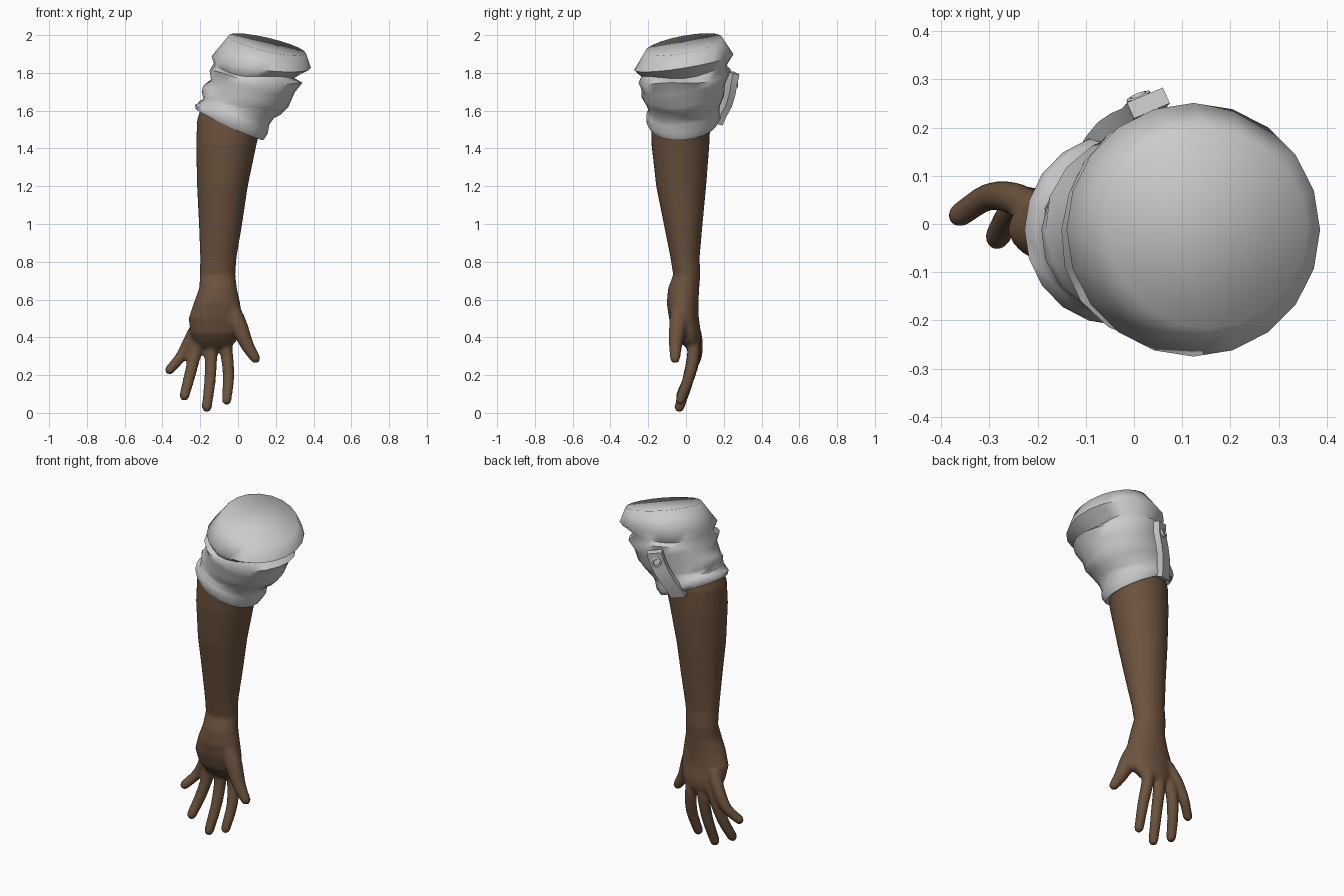
import bpy, bmesh, math
from mathutils import Vector

if "Cube" in bpy.data.objects:
    bpy.data.objects.remove(bpy.data.objects["Cube"])

TAU = 2 * math.pi


def loft(bm, rings, cap_start=True, cap_end=True):
    """Skin a list of equal-length point rings into a tube."""
    vs = [[bm.verts.new(p) for p in r] for r in rings]
    n = len(vs[0])
    for a, b in zip(vs, vs[1:]):
        for i in range(n):
            j = (i + 1) % n
            bm.faces.new((a[i], a[j], b[j], b[i]))
    if cap_start:
        bm.faces.new(vs[0][::-1])
    if cap_end:
        bm.faces.new(vs[-1])


def finish(bm, name, angle=None):
    bmesh.ops.recalc_face_normals(bm, faces=bm.faces)
    me = bpy.data.meshes.new(name)
    bm.to_mesh(me)
    bm.free()
    ob = bpy.data.objects.new(name, me)
    bpy.context.collection.objects.link(ob)
    bpy.ops.object.select_all(action='DESELECT')
    ob.select_set(True)
    bpy.context.view_layer.objects.active = ob
    if angle:
        bpy.ops.object.shade_smooth_by_angle(angle=math.radians(angle))
    return ob


def spline(pts, steps=5):
    """Catmull-Rom through 4D points (x, y, z, radius)."""
    p = [Vector(q) for q in pts]
    p = [2 * p[0] - p[1]] + p + [2 * p[-1] - p[-2]]
    out = []
    for a, b, c, d in zip(p, p[1:], p[2:], p[3:]):
        for k in range(steps):
            t = k / steps
            out.append(0.5 * (2 * b + (c - a) * t + (2 * a - 5 * b + 4 * c - d) * t * t
                              + (3 * b - a - 3 * c + d) * t ** 3))
    return out + [p[-2]]


def finger(bm, pts, n=14):
    path = spline(pts)
    tip, d = path[-1], (path[-1] - path[-2]).xyz.normalized()
    for f, s in ((0.5, 0.86), (0.85, 0.5), (1.0, 0.15)):
        q = tip.xyz + d * tip.w * f
        path.append(Vector((*q, tip.w * s)))
    rings = []
    for i, q in enumerate(path):
        t = (path[min(i + 1, len(path) - 1)] - path[max(i - 1, 0)]).xyz.normalized()
        u = Vector((0, 1, 0)).cross(t).normalized()
        v = t.cross(u)
        rings.append([q.xyz + q.w * (u * math.cos(TAU * k / n) + v * math.sin(TAU * k / n))
                      for k in range(n)])
    loft(bm, rings)


# Forearm, wrist and palm: z, x min, x max, y min, y max
arm = [(1.64, -.19, .15, -.16, .12), (1.55, -.217, .13, -.185, .13),
       (1.42, -.222, .098, -.183, .124), (1.2, -.217, .052, -.158, .107),
       (1.0, -.207, .022, -.118, .088), (.82, -.2, -.008, -.082, .072),
       (.73, -.201, -.014, -.068, .076), (.66, -.206, -.006, -.095, .07),
       (.58, -.235, .012, -.102, .066), (.5, -.262, .022, -.09, .068),
       (.42, -.252, .012, -.066, .08), (.375, -.232, -.012, -.03, .08),
       (.345, -.2, -.045, 0, .065)]
bm = bmesh.new()
rings = []
for z, x0, x1, y0, y1 in arm:
    cx, cy, rx, ry = (x0 + x1) / 2, (y0 + y1) / 2, (x1 - x0) / 2, (y1 - y0) / 2
    rings.append([(cx + rx * math.cos(TAU * k / 28), cy + ry * math.sin(TAU * k / 28), z)
                  for k in range(28)])
loft(bm, rings)

# Four fingers and thumb: x, y, z, radius
for pts in (
    [(-.205, .03, .48, .036), (-.255, .055, .385, .034), (-.305, .055, .295, .029), (-.362, .018, .228, .026)],
    [(-.185, .02, .44, .036), (-.222, .045, .33, .034), (-.255, .02, .2, .031), (-.284, -.028, .09, .027)],
    [(-.14, .02, .44, .036), (-.142, .04, .33, .034), (-.148, .012, .18, .031), (-.165, -.035, .03, .027)],
    [(-.075, .02, .44, .036), (-.062, .04, .33, .034), (-.05, .018, .2, .031), (-.06, -.03, .066, .026)],
    [(-.05, -.03, .57, .05), (.0, -.042, .47, .048), (.048, -.055, .36, .036), (.092, -.058, .288, .027)],
):
    finger(bm, pts)
forearm = finish(bm, "forearm_and_hand")
m = forearm.modifiers.new("fuse", 'REMESH')
m.mode, m.voxel_size, m.use_smooth_shade = 'VOXEL', 0.01, True
m = forearm.modifiers.new("soften", 'SMOOTH')
m.factor, m.iterations = 0.5, 5
skin = bpy.data.materials.new("skin")
skin.diffuse_color = (.15, .085, .047, 1)
skin.use_nodes = True
skin.node_tree.nodes["Principled BSDF"].inputs["Base Color"].default_value = skin.diffuse_color
forearm.data.materials.append(skin)

# Rolled sleeve: centre x, centre z, x radius, y radius, slope in x, slope in y
sleeve = [(-.045, 1.59, .145, .14, -.48, .1), (-.045, 1.535, .165, .155, -.48, .08),
          (-.045, 1.528, .18, .18, -.46, .08), (-.035, 1.555, .192, .198, -.4, .08),
          (-.022, 1.585, .185, .193, -.34, .06), (.0, 1.61, .187, .188, -.3, .04),
          (.022, 1.64, .21, .2, -.25, .04), (.045, 1.675, .225, .218, -.22, .06),
          (.075, 1.73, .222, .222, -.18, .08), (.093, 1.78, .246, .245, -.15, .1),
          (.088, 1.81, .21, .226, -.14, .12), (.123, 1.857, .263, .263, -.12, .16),
          (.155, 1.95, .205, .205, -.23, .18)]
bm = bmesh.new()
rings = []
for i, (cx, cz, rx, ry, sx, sy) in enumerate(sleeve):
    ring = []
    for k in range(20):
        a = TAU * k / 20
        w = .006 * math.sin(3 * a + 1.7 * i) if 3 < i < 11 else 0
        dx, dy = (rx + w) * math.cos(a), (ry + w) * math.sin(a)
        ring.append((cx + dx, dy - .012, cz + sx * dx + sy * dy + 2 * w))
    rings.append(ring)
loft(bm, rings, cap_start=False)
finish(bm, "rolled_sleeve", 70)

# Button strap lying over the back of the sleeve
path = [(.025, .262, 1.80), (.015, .25, 1.745), (-.008, .24, 1.69),
        (-.035, .222, 1.63), (-.06, .192, 1.575), (-.072, .172, 1.53)]
wide = Vector((.9, .38, -.18)).normalized()
bm = bmesh.new()
rings = []
for i, p in enumerate(path):
    p = Vector(p)
    t = (Vector(path[min(i + 1, 5)]) - Vector(path[max(i - 1, 0)])).normalized()
    nrm = wide.cross(t).normalized()
    if nrm.y < 0:
        nrm = -nrm
    rings.append([p + wide * s * .041 + nrm * h
                  for s, h in ((-1, -.03), (1, -.03), (1, .006), (-1, .006))])
loft(bm, rings)
finish(bm, "sleeve_strap", 40)

# Button with raised rim
c, n = Vector((.013, .255, 1.745)), Vector((-.36, .9, .2)).normalized()
u = n.orthogonal().normalized()
v = n.cross(u)
bm = bmesh.new()
loft(bm, [[c + n * h + r * (u * math.cos(TAU * k / 16) + v * math.sin(TAU * k / 16))
           for k in range(16)]
          for r, h in ((.026, -.01), (.026, .012), (.018, .014), (.015, .007))])
finish(bm, "strap_button", 40)
